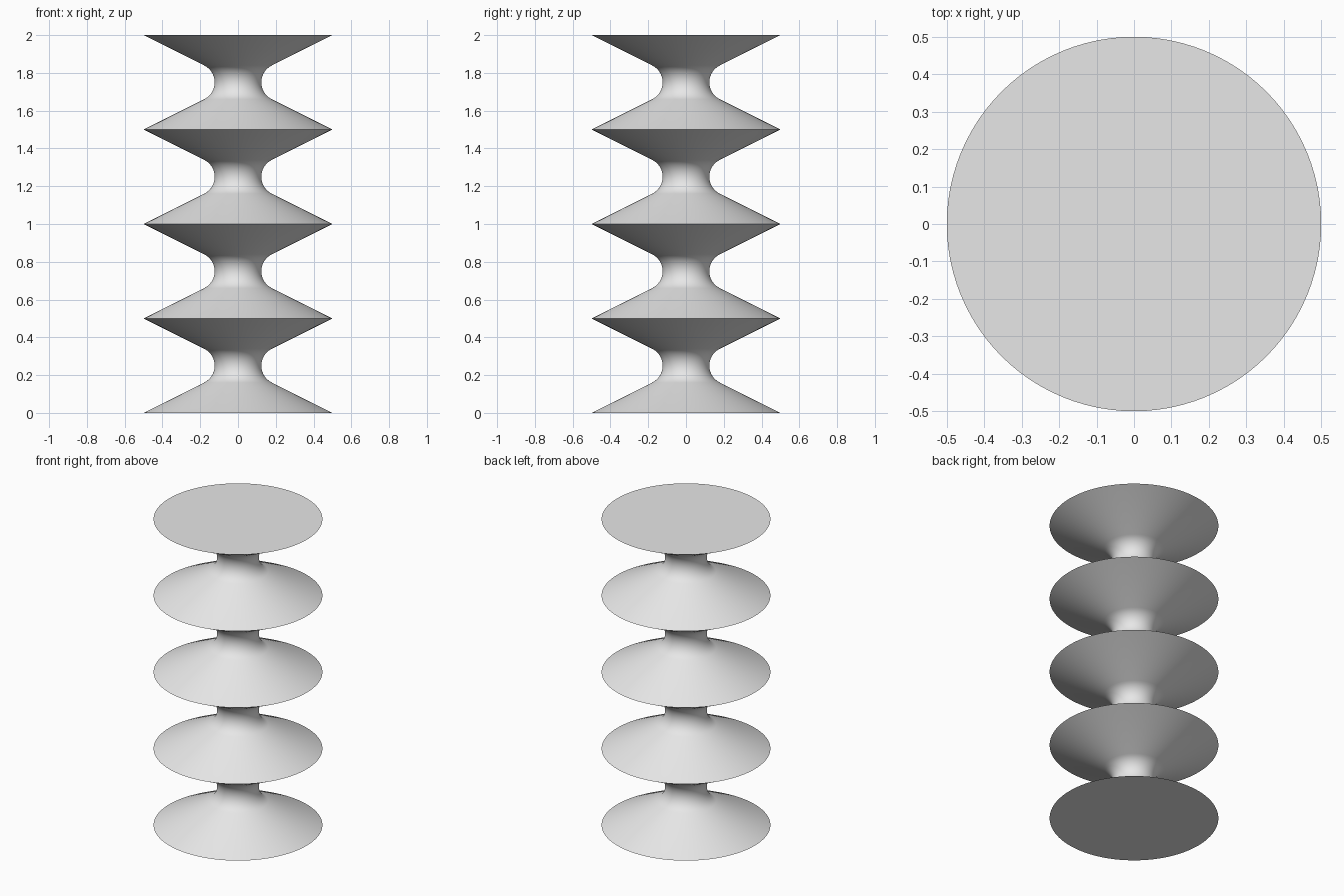
import bpy, bmesh, math

if "Cube" in bpy.data.objects:
    bpy.data.objects.remove(bpy.data.objects["Cube"])

SEGMENTS = 96        # sides around the axis
RIM, UNIT = 0.5, 0.5 # rim radius and height of one repeated spool
FILLET = 0.1         # radius of the rounded neck
ARC_STEPS = 16

# Neck arc is tangent to both cones, which run from the rim towards the axis
centre = FILLET * math.sqrt(5)
half_angle = math.atan2(2, 1)

# Profile: rim, rounded neck, rim, repeated four times
profile = [(RIM, 0.0)]
for k in range(4):
    z0 = k * UNIT
    for i in range(ARC_STEPS + 1):
        a = -half_angle + 2 * half_angle * i / ARC_STEPS
        profile.append((centre - FILLET * math.cos(a),
                        z0 + UNIT / 2 + FILLET * math.sin(a)))
    profile.append((RIM, z0 + UNIT))

# Turn the profile around z
bm = bmesh.new()
rings = []
for r, z in profile:
    rings.append([bm.verts.new((r * math.cos(t), r * math.sin(t), z))
                  for t in (2 * math.pi * s / SEGMENTS for s in range(SEGMENTS))])
for low, high in zip(rings, rings[1:]):
    for s in range(SEGMENTS):
        n = (s + 1) % SEGMENTS
        bm.faces.new((low[s], low[n], high[n], high[s]))

# Flat end caps
bm.faces.new(list(reversed(rings[0])))
bm.faces.new(rings[-1])

mesh = bpy.data.meshes.new("stacked_spool_column")
bm.to_mesh(mesh)
bm.free()
column = bpy.data.objects.new("stacked_spool_column", mesh)
bpy.context.collection.objects.link(column)

# Plain grey
grey = bpy.data.materials.new("light_grey")
grey.diffuse_color = (0.8, 0.8, 0.8, 1.0)
grey.use_nodes = True
grey.node_tree.nodes["Principled BSDF"].inputs["Base Color"].default_value = grey.diffuse_color
mesh.materials.append(grey)

# Smooth sides, sharp rims
bpy.context.view_layer.objects.active = column
column.select_set(True)
bpy.ops.object.shade_smooth_by_angle(angle=math.radians(30))
